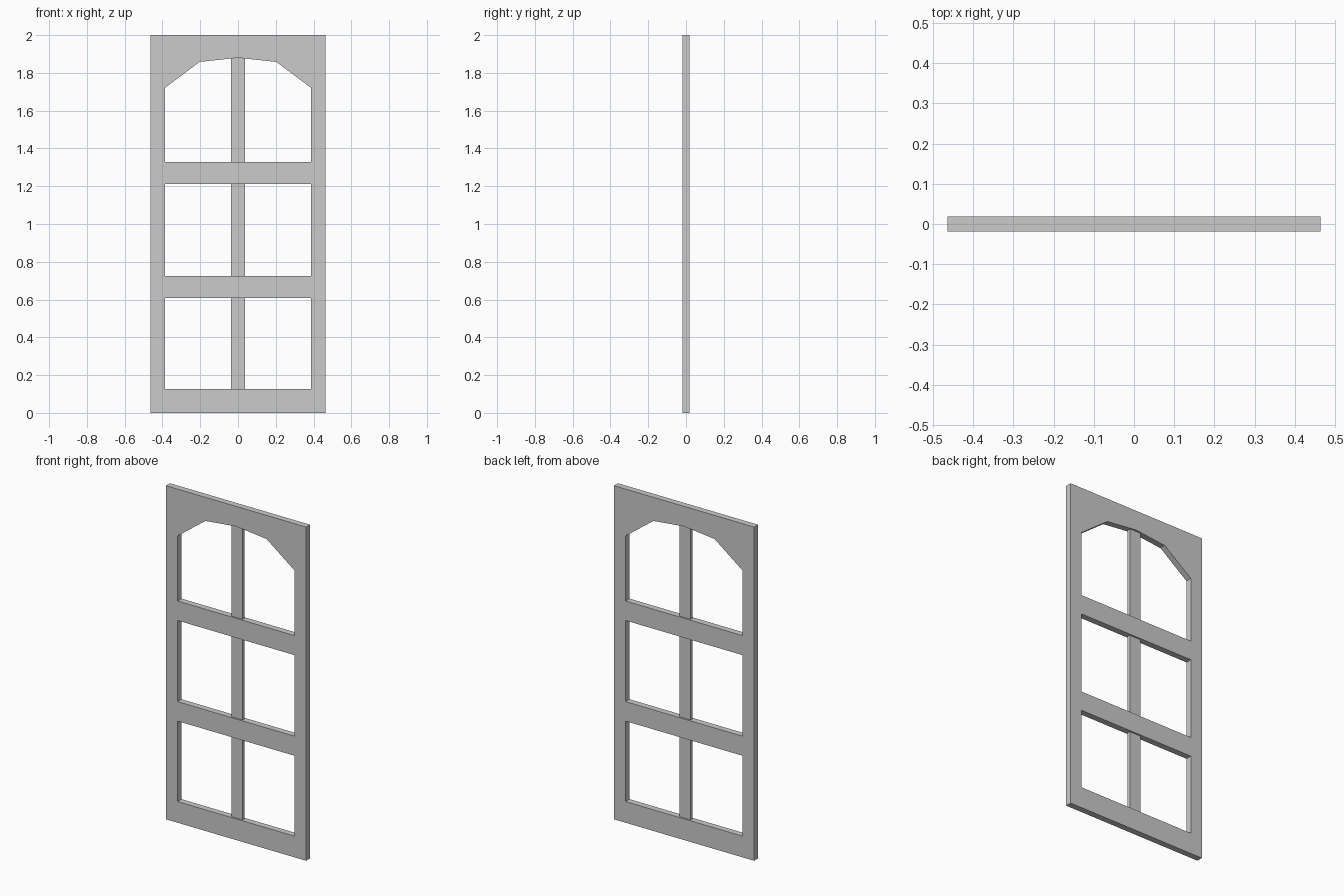
import bpy, bmesh

if "Cube" in bpy.data.objects:
    bpy.data.objects.remove(bpy.data.objects["Cube"])

HALF_W, HEIGHT, HALF_D = 0.464, 2.0, 0.0187
OPEN_X, OPEN_Z = 0.387, 0.127


def finish(name, bm):
    bmesh.ops.recalc_face_normals(bm, faces=bm.faces)
    mesh = bpy.data.meshes.new(name)
    bm.to_mesh(mesh)
    bm.free()
    obj = bpy.data.objects.new(name, mesh)
    bpy.context.collection.objects.link(obj)
    return obj


def box(name, x, y, z0, z1):
    """Box centred on x = 0, y = 0 with half sizes x, y."""
    bm = bmesh.new()
    bmesh.ops.create_cube(bm, size=1)
    for v in bm.verts:
        v.co = (v.co.x * 2 * x, v.co.y * 2 * y, z0 + (v.co.z + 0.5) * (z1 - z0))
    return finish(name, bm)


# Outer frame: flat outline with an arched opening, extruded through its depth
outer = [(-HALF_W, 0), (HALF_W, 0), (HALF_W, HEIGHT), (-HALF_W, HEIGHT)]
half_arch = [(OPEN_X, OPEN_Z), (OPEN_X, 1.72), (0.203, 1.858)]
opening = half_arch + [(0, 1.88)] + [(-x, z) for x, z in reversed(half_arch)]
bm = bmesh.new()
edges = []
for loop in (outer, opening):
    vs = [bm.verts.new((x, -HALF_D, z)) for x, z in loop]
    edges += [bm.edges.new((vs[i - 1], vs[i])) for i in range(len(vs))]
bmesh.ops.triangle_fill(bm, edges=edges, use_beauty=True, normal=(0, -1, 0))
ext = bmesh.ops.extrude_face_region(bm, geom=bm.faces[:], use_keep_orig=True)
for v in ext["geom"]:
    if isinstance(v, bmesh.types.BMVert):
        v.co.y = HALF_D
finish("arched_frame", bm)

# Cross rails, flush with the frame
for name, z0, z1 in (("lower_rail", 0.609, 0.726), ("upper_rail", 1.212, 1.329)):
    box(name, OPEN_X, HALF_D, z0, z1)

# Thinner centre bar set back behind the rails
box("centre_bar", 0.037, 0.009, OPEN_Z, 1.878)
